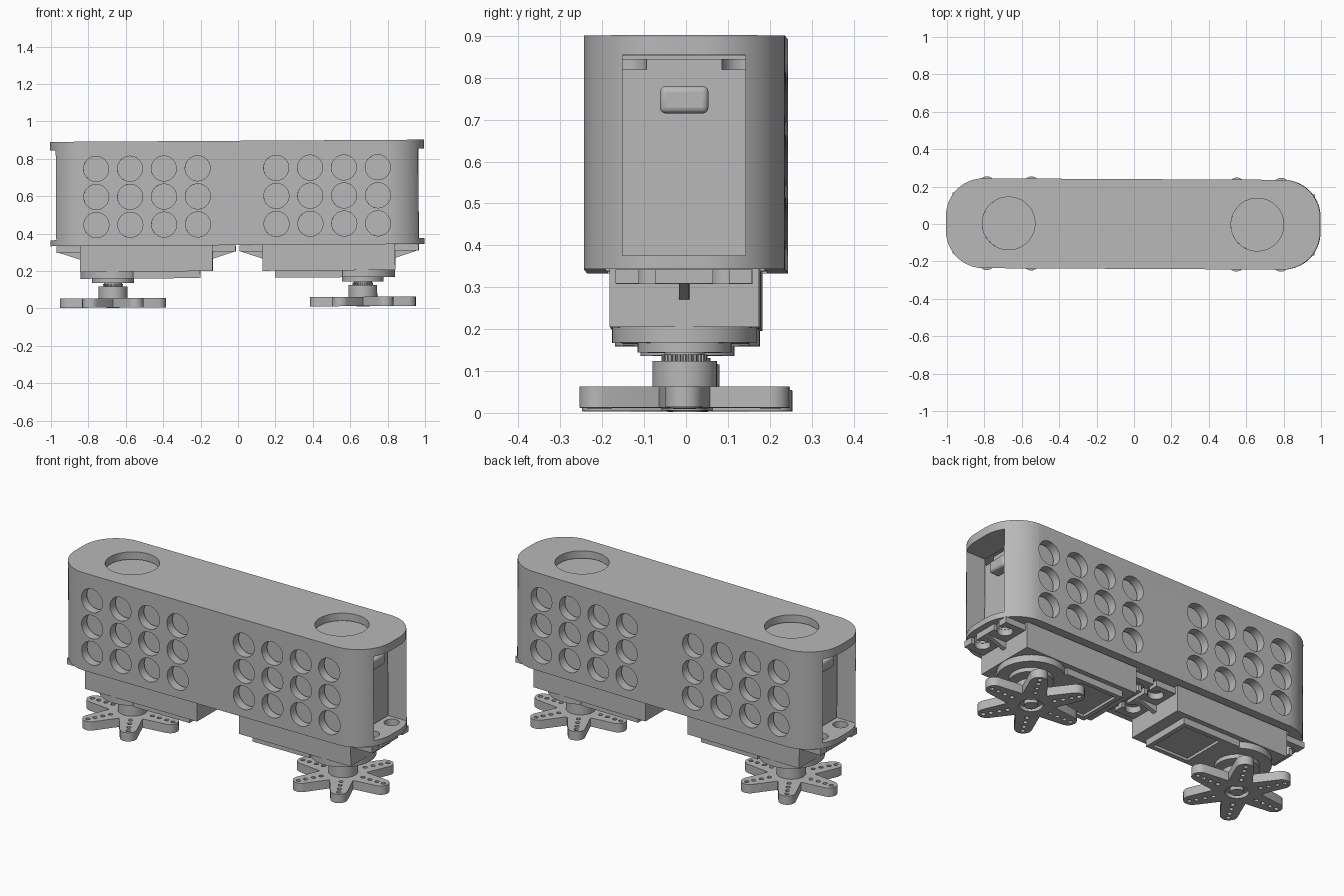
import bpy, bmesh
from math import sin, cos, pi, radians
from mathutils import Matrix, Vector

if "Cube" in bpy.data.objects:
    bpy.data.objects.remove(bpy.data.objects["Cube"], do_unlink=True)

grey = bpy.data.materials.new("plain grey")
grey.use_nodes = True
grey.diffuse_color = (0.48, 0.48, 0.48, 1)
grey.node_tree.nodes["Principled BSDF"].inputs["Base Color"].default_value = grey.diffuse_color


def box(bm, x, y, z):
    """Axis aligned box from (min, max) pairs."""
    size = [b - a for a, b in (x, y, z)]
    mid = [(a + b) / 2 for a, b in (x, y, z)]
    bmesh.ops.create_cube(bm, size=1, matrix=Matrix.Translation(mid) @ Matrix.Diagonal((*size, 1)))


def cyl(bm, x, y, z, r, segs=48, axis="Z"):
    """Cylinder; the pair is its extent along the axis."""
    ends = z if axis == "Z" else y
    mid = sum(ends) / 2
    centre = (x, y, mid) if axis == "Z" else (x, mid, z)
    turn = Matrix() if axis == "Z" else Matrix.Rotation(pi / 2, 4, "X")
    bmesh.ops.create_cone(bm, cap_ends=True, segments=segs, radius1=r, radius2=r,
                          depth=ends[1] - ends[0], matrix=Matrix.Translation(centre) @ turn)


def prism(bm, points, direction):
    """Extrude a flat outline along a direction."""
    face = bm.faces.new([bm.verts.new(p) for p in points])
    new = bmesh.ops.extrude_face_region(bm, geom=[face])["geom"]
    bmesh.ops.translate(bm, vec=direction, verts=[v for v in new if isinstance(v, bmesh.types.BMVert)])
    bmesh.ops.recalc_face_normals(bm, faces=bm.faces)


def make(name, build):
    bm = bmesh.new()
    build(bm)
    mesh = bpy.data.meshes.new(name)
    bm.to_mesh(mesh)
    bm.free()
    obj = bpy.data.objects.new(name, mesh)
    bpy.context.collection.objects.link(obj)
    mesh.materials.append(grey)
    return obj


def cut(obj, build):
    cutter = make("cutter", build)
    cutter.hide_render = True
    mod = obj.modifiers.new("cut", "BOOLEAN")
    mod.operation, mod.solver, mod.object = "DIFFERENCE", "EXACT", cutter
    bpy.context.view_layer.objects.active = obj
    bpy.ops.object.modifier_apply(modifier=mod.name)
    bpy.data.objects.remove(cutter, do_unlink=True)


parts = []
SIDES = (-1, 1)
SHAFT = 0.668


def span(s, a, b):
    return tuple(sorted((s * a, s * b)))


# Housing: rounded bar
def bar(bm):
    r, n = 0.2, 16
    pts = []
    for k, (sx, sy) in enumerate(((1, 1), (-1, 1), (-1, -1), (1, -1))):
        for i in range(n + 1):
            a = (k + i / n) * pi / 2
            pts.append((sx * (1 - r) + r * cos(a), sy * (0.24 - r) + r * sin(a), 0.338))
    prism(bm, pts, (0, 0, 0.558))


def pockets(bm):
    for s in SIDES:
        box(bm, span(s, 0.125, 0.85), (-0.19, 0.19), (0.2, 0.853))


def end_openings(bm):
    for s in SIDES:
        box(bm, span(s, 0.8, 1.1), (-0.147, 0.147), (0.37, 0.849))


def side_holes(bm):
    for s in SIDES:
        for i in range(4):
            for z in (0.45, 0.6, 0.75):
                cyl(bm, s * (0.21 + 0.181 * i), (-0.5, 0.5), z, 0.067, 40, "Y")


def top_and_screw_holes(bm):
    for s in SIDES:
        cyl(bm, s * 0.665, 0, (0.8, 1), 0.141, 64)
        for t in SIDES:
            cyl(bm, s * 0.915, t * 0.088, (0.3, 0.42), 0.04, 24)


housing = make("housing", bar)
for build in (pockets, end_openings, side_holes, top_and_screw_holes):
    cut(housing, build)
parts.append(housing)


# Star horn outline with six rounded arms
def star(bm, cx):
    pts = []
    for k in range(6):
        a = k * pi / 3
        for i in range(9):
            t = a + radians(-80 + 20 * i)
            pts.append((cx + 0.238 * cos(a) + 0.045 * cos(t), 0.238 * sin(a) + 0.045 * sin(t), 0.008))
        a += pi / 6
        pts.append((cx + 0.122 * cos(a), 0.122 * sin(a), 0.008))
    prism(bm, pts, (0, 0, 0.05))


def horn_holes(bm, cx):
    for k in range(6):
        for r in (0.125, 0.17, 0.215, 0.255):
            cyl(bm, cx + r * cos(k * pi / 3), r * sin(k * pi / 3), (-0.1, 0.2), 0.012, 12)
    cyl(bm, cx, 0, (-0.1, 0.03), 0.06, 32)


for s, side in ((-1, "right"), (1, "left")):
    cx = s * SHAFT

    # Motor case with screw notches in its upper corners
    case = make(side + "_motor_case",
                lambda bm: box(bm, span(s, 0.133, 0.843), (-0.178, 0.178), (0.2, 0.84)))
    cut(case, lambda bm: [cyl(bm, s * x, t * 0.145, (0.815, 0.9), 0.055, 24)
                          for x in (0.133, 0.843) for t in SIDES])

    # Mounting flange with open screw slots
    flange = make(side + "_mounting_flange", lambda bm: [
        box(bm, span(s, a, b), (-0.163, 0.163), (0.303, 0.337)) for a, b in ((0.01, 0.135), (0.841, 0.968))])
    cut(flange, lambda bm: [cyl(bm, s * x, t * 0.088, (0.2, 0.4), 0.04, 24)
                            for x in (0.065, 0.913) for t in SIDES])
    cut(flange, lambda bm: [box(bm, span(s, a, b), (t * 0.088 - 0.019, t * 0.088 + 0.019), (0.2, 0.4))
                            for a, b in ((0, 0.06), (0.918, 1)) for t in SIDES])

    # Triangular ribs under the flange
    def ribs(bm):
        for x0, x1 in ((0.134, 0.015), (0.842, 0.96)):
            prism(bm, [(s * x0, -0.012, 0.304), (s * x1, -0.012, 0.304), (s * x0, -0.012, 0.265)], (0, 0.024, 0))

    # Gearbox cover: round boss, rectangular panel with a sunken middle
    def cover(bm):
        cyl(bm, cx, 0, (0.163, 0.201), 0.173, 64)
        cyl(bm, cx, 0, (0.14, 0.164), 0.112, 48)

    panel = make(side + "_cover_panel",
                 lambda bm: box(bm, span(s, 0.2, 0.56), (-0.15, 0.15), (0.163, 0.201)))
    cut(panel, lambda bm: box(bm, span(s, 0.225, 0.45), (-0.125, 0.125), (0.1, 0.178)))

    # Splined output shaft
    def spline(bm):
        cyl(bm, cx, 0, (0.11, 0.141), 0.048, 32)
        for k in range(24):
            a = k * pi / 12
            cyl(bm, cx + 0.05 * cos(a), 0.05 * sin(a), (0.11, 0.135), 0.005, 6)

    # Star horn with hub and centre screw
    horn = make(side + "_star_horn", lambda bm: star(bm, cx))
    cut(horn, lambda bm: horn_holes(bm, cx))

    def screw(bm):
        cyl(bm, cx, 0, (0.006, 0.03), 0.035, 24)

    # Cable block on the outer end, with rounded edges
    cable = make(side + "_cable_grommet",
                 lambda bm: box(bm, span(s, 0.83, 0.9), (-0.058, 0.058), (0.71, 0.775)))
    bev = cable.modifiers.new("round", "BEVEL")
    bev.width, bev.segments = 0.014, 3

    parts += [case, flange, panel, horn, cable,
              make(side + "_flange_ribs", ribs),
              make(side + "_gear_cover", cover),
              make(side + "_output_spline", spline),
              make(side + "_horn_hub", lambda bm: cyl(bm, cx, 0, (0.057, 0.12), 0.077, 48)),
              make(side + "_horn_screw", screw)]

# Slight overall tilt, then smooth shading with sharp edges
tilt = Matrix.Rotation(-0.006, 4, "Y") @ Matrix.Rotation(-0.005, 4, "Z")
for obj in parts:
    obj.data.transform(tilt)
    bpy.ops.object.select_all(action="DESELECT")
    obj.select_set(True)
    bpy.context.view_layer.objects.active = obj
    bpy.ops.object.shade_smooth_by_angle(angle=radians(30))
